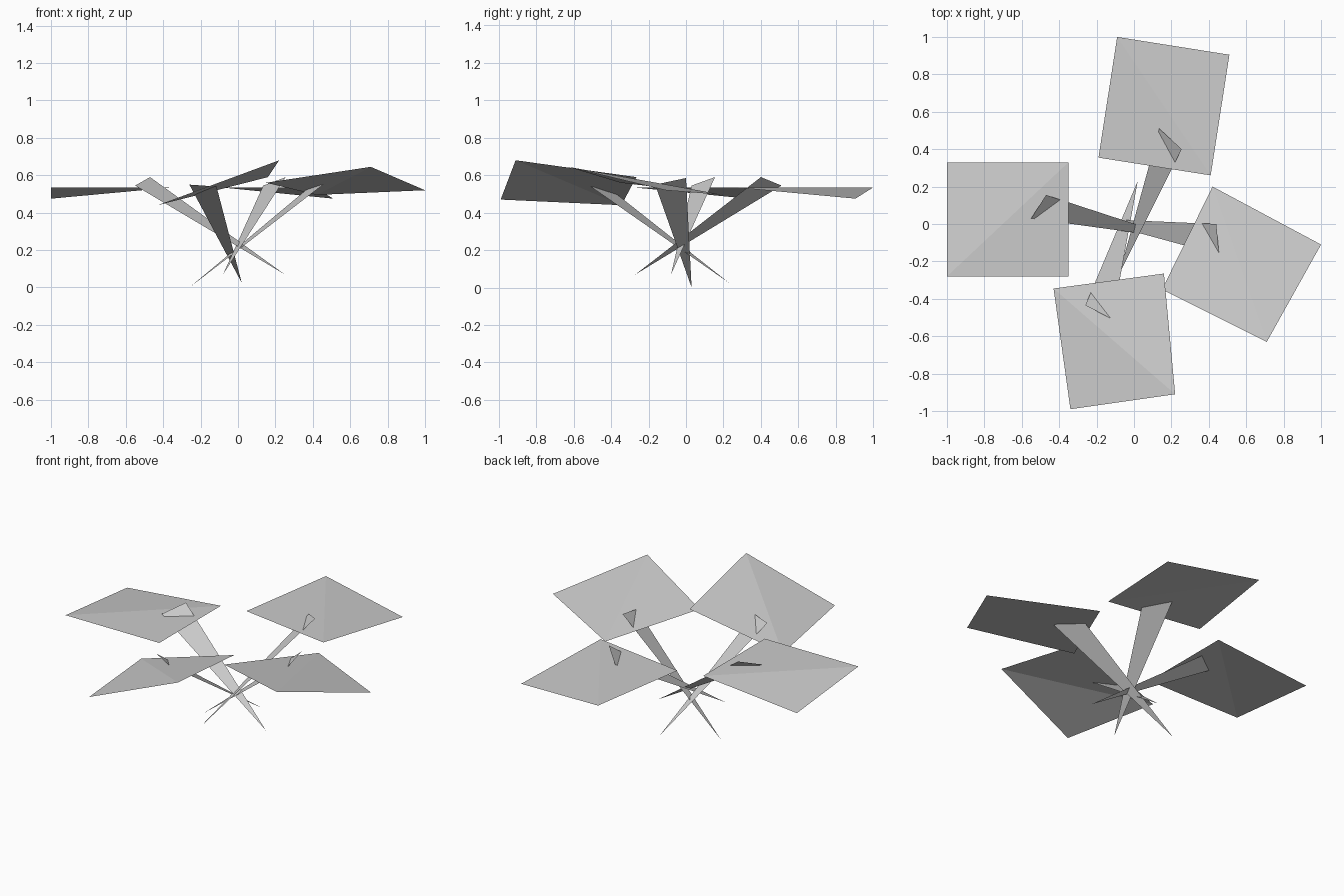
import bpy
import bmesh
from mathutils import Vector

cube = bpy.data.objects.get("Cube")
if cube:
    bpy.data.objects.remove(cube, do_unlink=True)

grey = bpy.data.materials.new("plain_grey")
grey.use_nodes = True
GREY = (0.6, 0.6, 0.6, 1.0)
grey.diffuse_color = GREY
grey.node_tree.nodes["Principled BSDF"].inputs["Base Color"].default_value = GREY


def sheet(name, corners, triangles):
    """Thin flat-shaded sheet whose faces all look upward."""
    bm = bmesh.new()
    verts = [bm.verts.new(Vector(c)) for c in corners]
    for tri in triangles:
        face = bm.faces.new([verts[i] for i in tri])
        face.normal_update()
        if face.normal.z < 0:
            face.normal_flip()
    mesh = bpy.data.meshes.new(name)
    bm.to_mesh(mesh)
    bm.free()
    mesh.materials.append(grey)
    obj = bpy.data.objects.new(name, mesh)
    bpy.context.collection.objects.link(obj)


# Leaf corners: outer fold, outer drooping, inner fold, inner
leaves = {
    "right": [(-1, -.28, .535), (-1, .33, .475), (-.35, .33, .535), (-.35, -.28, .535)],
    "back": [(-.09, 1, .535), (.51, .905, .475), (.41, .26, .535), (-.19, .355, .535)],
    "left": [(.71, -.63, .645), (1, -.11, .52), (.42, .2, .495), (.15, -.35, .56)],
    "front": [(.22, -.91, .68), (-.34, -.99, .47), (-.43, -.345, .44), (.16, -.265, .59)],
}

# Stem blades: pointed foot, then the two corners of the wide top
stems = {
    "right": [(.25, -.08, .07), (-.55, .03, .545), (-.47, .155, .59)],
    "back": [(-.08, -.27, .07), (.135, .51, .545), (.255, .4, .59)],
    "left": [(-.26, .03, 0), (.455, -.165, .55), (.44, 0, .585)],
    "front": [(.02, .23, .025), (-.115, -.51, .54), (-.26, -.435, .55)],
}

# Each leaf is creased along its diagonal; each stem is one tapering blade
for side in leaves:
    sheet(side + "_leaf", leaves[side], [(0, 1, 2), (0, 2, 3)])
    sheet(side + "_stem", stems[side], [(0, 1, 2)])
